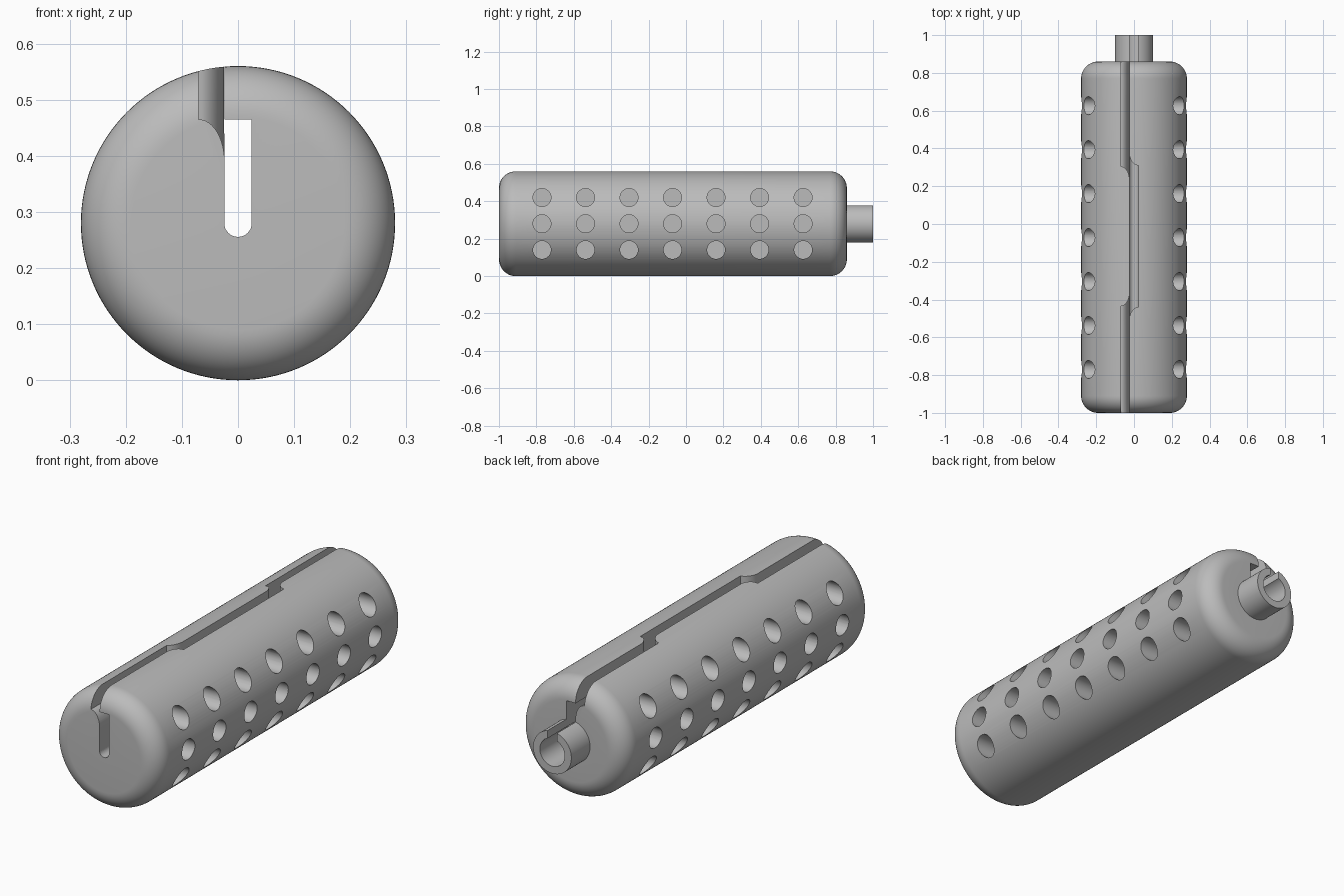
import bpy
import bmesh
from math import sin, cos, pi, radians
from mathutils import Matrix, Vector

if "Cube" in bpy.data.objects:
    bpy.data.objects.remove(bpy.data.objects["Cube"], do_unlink=True)

R = 0.28          # body radius, also the height of its axis
ROUND = 0.09      # rounding of the body ends
BACK = 0.86       # rear face of the body


def make_object(name, bm):
    bmesh.ops.recalc_face_normals(bm, faces=bm.faces)
    mesh = bpy.data.meshes.new(name)
    bm.to_mesh(mesh)
    bm.free()
    ob = bpy.data.objects.new(name, mesh)
    bpy.context.collection.objects.link(ob)
    return ob


def prism(name, points, direction):
    """Extrude a closed polygon of 3D points along a direction."""
    bm = bmesh.new()
    face = bm.faces.new([bm.verts.new(p) for p in points])
    new = bmesh.ops.extrude_face_region(bm, geom=[face])["geom"]
    verts = [v for v in new if isinstance(v, bmesh.types.BMVert)]
    bmesh.ops.translate(bm, verts=verts, vec=Vector(direction))
    return make_object(name, bm)


def arc(cx, cy, rx, ry, start, end, n=12):
    angles = [radians(start + (end - start) * i / n) for i in range(n + 1)]
    return [(cx + rx * cos(a), cy + ry * sin(a)) for a in angles]


def boolean(ob, cutter, operation):
    """Apply a boolean and discard the cutter."""
    cutter.hide_render = True
    mod = ob.modifiers.new("cut", 'BOOLEAN')
    mod.object = cutter
    mod.operation = operation
    mod.solver = 'EXACT'
    graph = bpy.context.evaluated_depsgraph_get()
    mesh = bpy.data.meshes.new_from_object(ob.evaluated_get(graph))
    ob.modifiers.clear()
    ob.data = mesh
    bpy.data.objects.remove(cutter, do_unlink=True)


# Rounded body with a hollow rear spigot, turned around the long axis
flat = R - ROUND
profile = [(0, -1)]
profile += arc(flat, -1 + ROUND, ROUND, ROUND, -90, 0)
profile += arc(flat, BACK - ROUND, ROUND, ROUND, 0, 90)
profile += [(0.1, BACK), (0.1, 1), (0.065, 1), (0.065, 0.8), (0, 0.8)]
bm = bmesh.new()
verts = [bm.verts.new((r, y, R)) for r, y in profile]
edges = [bm.edges.new(pair) for pair in zip(verts, verts[1:])]
bmesh.ops.spin(bm, geom=verts + edges, cent=(0, 0, R), axis=(0, 1, 0),
               angle=2 * pi, steps=128)
bmesh.ops.remove_doubles(bm, verts=bm.verts, dist=0.0001)
body = make_object("slotted_body", bm)

# Blind side holes, three rows of seven on each side
bm = bmesh.new()
for side in (-1, 1):
    for row in (-1, 0, 1):
        for i in range(7):
            spot = Vector((side * 0.25, -0.77 + 0.2327 * i, R + 0.14 * row))
            bmesh.ops.create_cone(
                bm, cap_ends=True, segments=40, radius1=0.048, radius2=0.048, depth=0.3,
                matrix=Matrix.Translation(spot) @ Matrix.Rotation(pi / 2, 4, 'Y'))
boolean(body, make_object("hole_cutter", bm), 'DIFFERENCE')

# Round-bottomed channel along the whole length
half = 0.0245
channel = arc(0, R, half, half, 180, 360, 16) + [(half, 0.465), (-half, 0.465)]
boolean(body, prism("channel_cutter", [(x, -1.2, z) for x, z in channel], (0, 2.4, 0)),
        'DIFFERENCE')

# Middle stretch of the top slot, directly over the channel
middle = arc(0.023, 0.38, 0.048, 0.07, 270, 180) + arc(0.023, -0.51, 0.048, 0.07, 180, 90)
boolean(body, prism("middle_slot_cutter", [(x, y, 0.44) for x, y in middle], (0, 0, 0.3)),
        'DIFFERENCE')

# Offset end stretches of the top slot, with a curved lip down to the channel
for end, tip in ((1, 0.235), (-1, -0.365)):
    plan = [(-0.024, end * 1.1), (-0.07, end * 1.1)]
    plan += arc(-0.07, tip, 0.046, end * 0.07, 90, 0)
    cutter = prism("end_slot_cutter", [(x, y, 0.3) for x, y in plan], (0, 0, 0.5))
    section = [(-0.02, 0.7), (-0.08, 0.7), (-0.08, 0.465)]
    section += arc(-0.07, 0.39, 0.046, 0.075, 90, 0) + [(-0.02, 0.39)]
    lip = prism("lip_shape", [(x, -1.3, z) for x, z in section], (0, 2.6, 0))
    boolean(cutter, lip, 'INTERSECT')
    boolean(body, cutter, 'DIFFERENCE')

# Single grey material
grey = bpy.data.materials.new("grey")
grey.use_nodes = True
colour = (0.5, 0.5, 0.5, 1)
grey.diffuse_color = colour
grey.node_tree.nodes["Principled BSDF"].inputs["Base Color"].default_value = colour
body.data.materials.clear()
body.data.materials.append(grey)

# Smooth curves, sharp edges
bpy.ops.object.select_all(action='DESELECT')
body.select_set(True)
bpy.context.view_layer.objects.active = body
bpy.ops.object.shade_smooth_by_angle(angle=radians(30))
